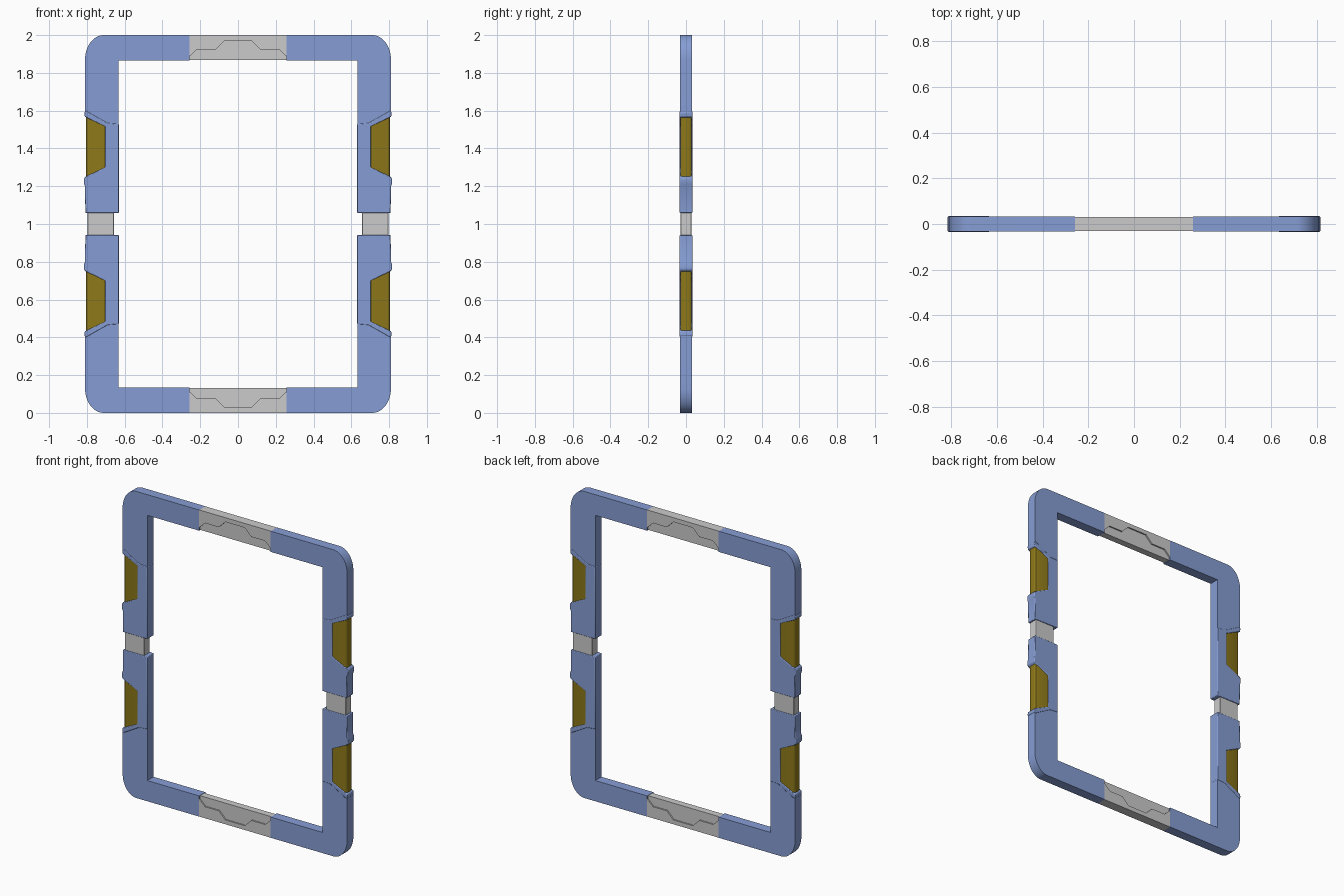
import bpy, bmesh, math

if "Cube" in bpy.data.objects:
    bpy.data.objects.remove(bpy.data.objects["Cube"])


def material(name, color):
    m = bpy.data.materials.new(name)
    m.diffuse_color = color
    m.use_nodes = True
    m.node_tree.nodes["Principled BSDF"].inputs["Base Color"].default_value = m.diffuse_color
    return m


blue = material("blue_plastic", (0.24, 0.34, 0.66, 1))
gold = material("gold_pad", (0.27, 0.19, 0.01, 1))


def prism(name, pts, half_depth, mat=None, axes=(True, False, True), bevel=0.0,
          edge_x=None, edge_bevel=0.0):
    """Extrude an (x, z) outline along y and mirror it about the frame centre."""
    bm = bmesh.new()
    front = [bm.verts.new((x, -half_depth, z - 1)) for x, z in pts]
    back = [bm.verts.new((x, half_depth, z - 1)) for x, z in pts]
    n = len(pts)
    bm.faces.new(front)
    bm.faces.new(back[::-1])
    for i in range(n):
        j = (i + 1) % n
        bm.faces.new((front[i], back[i], back[j], front[j]))
    bmesh.ops.recalc_face_normals(bm, faces=bm.faces[:])
    if edge_x is not None:
        # Round only the long edges lying on the outer side
        edges = [e for e in bm.edges
                 if all(abs(v.co.x - edge_x) < 1e-4 for v in e.verts)
                 and abs(e.verts[0].co.y - e.verts[1].co.y) < 1e-4]
        bmesh.ops.bevel(bm, geom=edges, offset=edge_bevel, segments=3,
                        profile=0.5, affect='EDGES')
    mesh = bpy.data.meshes.new(name)
    bm.to_mesh(mesh)
    bm.free()
    ob = bpy.data.objects.new(name, mesh)
    ob.location.z = 1
    bpy.context.collection.objects.link(ob)
    if mat:
        mesh.materials.append(mat)
    if bevel:
        b = ob.modifiers.new("bevel", 'BEVEL')
        b.width = bevel
        b.segments = 2
        b.limit_method = 'ANGLE'
    m = ob.modifiers.new("mirror", 'MIRROR')
    m.use_axis = axes
    m.use_mirror_merge = False
    bpy.ops.object.select_all(action='DESELECT')
    ob.select_set(True)
    bpy.context.view_layer.objects.active = ob
    bpy.ops.object.shade_smooth_by_angle(angle=math.radians(30))
    return ob


# Corner pieces with a large rounded outer corner
arc = [(0.71 + 0.10 * math.sin(math.radians(a)), 1.87 + 0.13 * math.cos(math.radians(a)))
       for a in range(0, 91, 6)]
prism("frame_corners",
      [(0.258, 2.0)] + arc + [(0.81, 1.575), (0.69, 1.52), (0.632, 1.52),
                              (0.632, 1.865), (0.258, 1.865)],
      0.032, blue)

# Side sleeves with the notches that hold the pads
prism("side_sleeves",
      [(0.804, 1.60), (0.814, 1.59), (0.811, 1.568), (0.703, 1.517), (0.703, 1.30),
       (0.808, 1.25), (0.815, 1.24), (0.815, 1.21), (0.81, 1.20), (0.808, 1.058),
       (0.631, 1.058), (0.631, 1.53), (0.69, 1.535)],
      0.034, blue, bevel=0.004)

# Pads with softened outer edges
prism("grip_pads",
      [(0.69, 1.525), (0.804, 1.575), (0.804, 1.242), (0.69, 1.295)],
      0.030, gold, edge_x=0.804, edge_bevel=0.014)

# Short links joining upper and lower halves
prism("side_links", [(0.657, 0.93), (0.797, 0.93), (0.797, 1.07), (0.657, 1.07)],
      0.028, axes=(True, False, False), bevel=0.003)

# Top and bottom links: stepped plate with a thinner inner web
step = [(0.259, 1.885), (0.216, 1.925), (0.117, 1.925), (0.07, 1.972)]
outline = step + [(-x, z) for x, z in reversed(step)]
prism("end_links", outline + [(-0.259, 2.0), (0.259, 2.0)], 0.031,
      axes=(False, False, True))
prism("end_link_webs", [(-0.262, 1.867), (0.262, 1.867), (0.262, 1.985), (-0.262, 1.985)],
      0.022, axes=(False, False, True))
